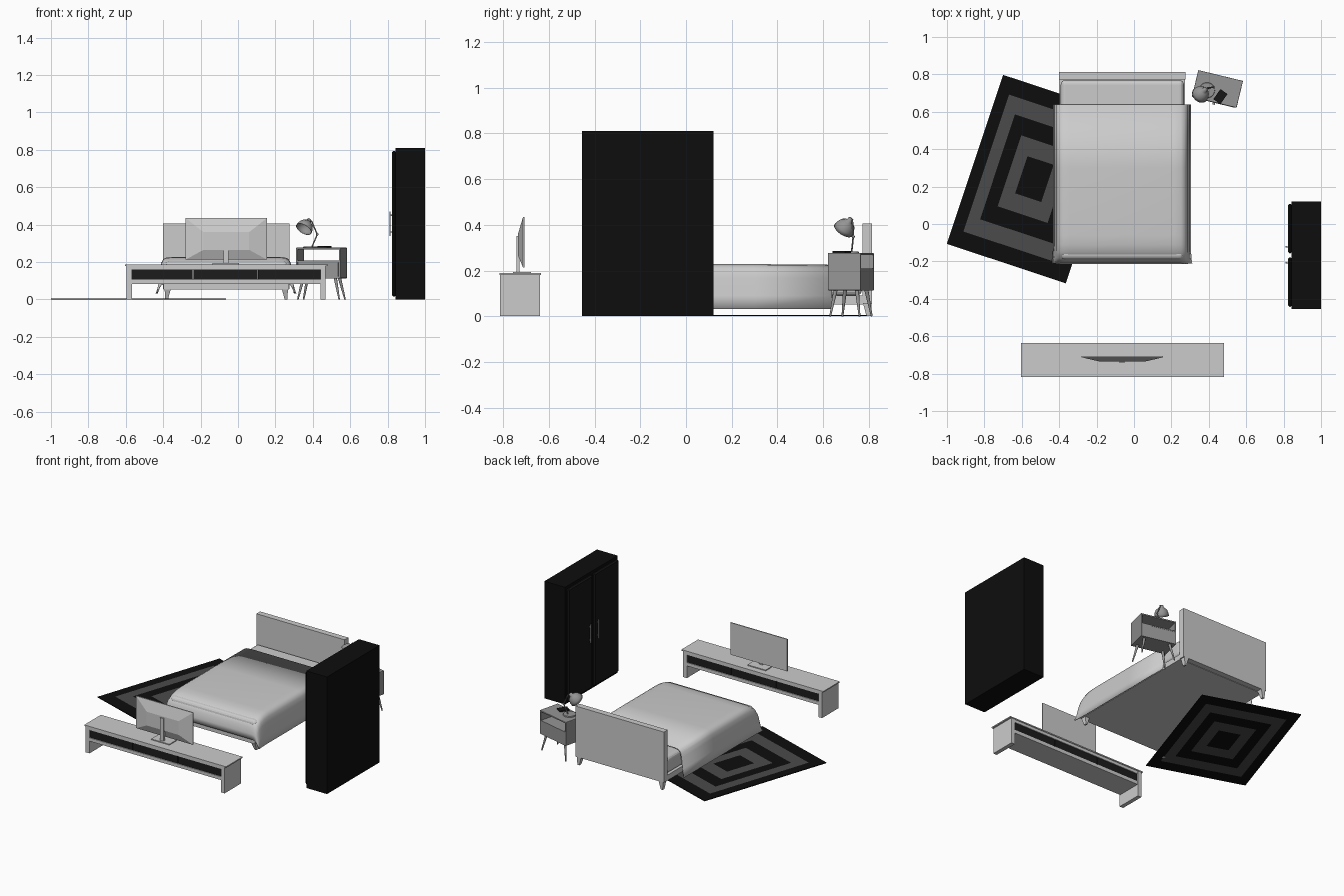
import bpy, bmesh, math
from mathutils import Vector, Matrix

if "Cube" in bpy.data.objects:
    bpy.data.objects.remove(bpy.data.objects["Cube"])


def mat(name, v):
    m = bpy.data.materials.new(name)
    m.diffuse_color = (v, v, v, 1)
    m.use_nodes = True
    m.node_tree.nodes["Principled BSDF"].inputs["Base Color"].default_value = m.diffuse_color
    return m


BLACK, CHAR = mat("black", 0.004), mat("charcoal", 0.008)
DARK, RUG = mat("dark_grey", 0.012), mat("rug_grey", 0.07)
MID = mat("mid_grey", 0.3)


def finish(name, bm, m=None, smooth=False, recalc=True):
    if recalc:
        bmesh.ops.recalc_face_normals(bm, faces=bm.faces[:])
    me = bpy.data.meshes.new(name)
    bm.to_mesh(me)
    bm.free()
    ob = bpy.data.objects.new(name, me)
    bpy.context.collection.objects.link(ob)
    if m:
        me.materials.append(m)
    if smooth:
        for p in me.polygons:
            p.use_smooth = True
    return ob


def box(name, x, y, z, m=None, bevel=0.0, seg=2, M=Matrix()):
    bm = bmesh.new()
    bmesh.ops.create_cube(bm, size=1)
    for v in bm.verts:
        v.co = [r[0] + (c + 0.5) * (r[1] - r[0]) for r, c in zip((x, y, z), v.co)]
    if bevel:
        bmesh.ops.bevel(bm, geom=bm.edges[:], offset=bevel, segments=seg, affect='EDGES', profile=0.5)
    bm.transform(M)
    return finish(name, bm, m)


def rod(name, a, b, r1, r2, m=None, n=12, M=Matrix()):
    a, b = Vector(a), Vector(b)
    bm = bmesh.new()
    bmesh.ops.create_cone(bm, cap_ends=True, segments=n, radius1=r1, radius2=r2, depth=(b - a).length)
    bm.transform(M @ Matrix.Translation((a + b) / 2) @ (b - a).to_track_quat('Z', 'Y').to_matrix().to_4x4())
    return finish(name, bm, m)


def frustum(name, lo, hi, m=None):
    """Tapered block between two rectangles, each given as four corners."""
    bm = bmesh.new()
    a, b = [[bm.verts.new(p) for p in q] for q in (lo, hi)]
    bm.faces.new(a)
    bm.faces.new(b)
    for i in range(4):
        j = (i + 1) % 4
        bm.faces.new((a[i], a[j], b[j], b[i]))
    return finish(name, bm, m)


def rect_z(x0, x1, y0, y1, z):
    return [(x0, y0, z), (x1, y0, z), (x1, y1, z), (x0, y1, z)]


def rect_y(x0, x1, z0, z1, y):
    return [(x0, y, z0), (x1, y, z0), (x1, y, z1), (x0, y, z1)]


# wardrobe with two doors and bar handles
box("wardrobe_body", (0.842, 1.0), (-0.455, 0.12), (0, 0.81), BLACK)
for i, (y0, y1, hy) in enumerate([(-0.443, -0.178, -0.208), (-0.157, 0.108, -0.122)]):
    box(f"wardrobe_door_{i}", (0.823, 0.845), (y0, y1), (0.015, 0.795), CHAR, 0.008, 1)
    box(f"wardrobe_handle_{i}", (0.811, 0.816), (hy - 0.004, hy + 0.004), (0.34, 0.47), MID)
    for z in (0.36, 0.45):
        box("handle_post", (0.814, 0.826), (hy - 0.003, hy + 0.003), (z - 0.003, z + 0.003), MID)

# rug: concentric bands
RM = Matrix.Translation((-0.5325, 0.24, 0)) @ Matrix.Rotation(math.radians(-18.4), 4, 'Z')
bm = bmesh.new()
rings = []
for s in (1, 0.81, 0.62, 0.42, 0.22):
    w, d = 0.335 * s, 0.476 * s
    rings.append([[bm.verts.new(p) for p in rect_z(-w, w, -d, d, z)] for z in (0.005, 0)])
for k in range(5):
    for side in (0, 1):
        o = rings[k][side]
        if k < 4:
            n = rings[k + 1][side]
            fs = [bm.faces.new((o[i], o[(i + 1) % 4], n[(i + 1) % 4], n[i])) for i in range(4)]
        else:
            fs = [bm.faces.new(o)]
        for f in fs:
            f.material_index = k % 2
t, b = rings[0]
for i in range(4):
    bm.faces.new((t[i], t[(i + 1) % 4], b[(i + 1) % 4], b[i]))
bm.transform(RM)
finish("rug", bm, BLACK).data.materials.append(RUG)

# bed frame, headboard, mattress, legs
CX = -0.0625
box("headboard", (-0.4, 0.275), (0.772, 0.813), (0.055, 0.405))
box("bed_frame", (-0.397, 0.272), (-0.2, 0.775), (0.052, 0.09))
box("mattress", (-0.392, 0.267), (-0.19, 0.77), (0.09, 0.205), None, 0.025, 4)
for s in (-1, 1):
    xo, xi, xt = CX + s * 0.33, CX + s * 0.297, CX + s * 0.312
    for n, y0, y1, yt in (("front", -0.195, -0.155, -0.175), ("back", 0.775, 0.813, 0.79)):
        frustum(n + "_bed_leg", rect_z(min(xo, xi), max(xo, xi), y0, y1, 0.056),
                rect_z(min(xt, xt + s * 0.014), max(xt, xt + s * 0.014), yt, yt + 0.02, 0))

# duvet: arched cross-section carried along the bed and rolled over the foot
half = [(0.366, 0), (0.357, 0.3), (0.349, 0.7), (0.343, 0.85), (0.333, 0.94), (0.315, 0.985), (0.28, 1.0)]
arch = [(-x, f) for x, f in half] + [(x, f) for x, f in reversed(half)]
stations = [(0.64, 0.222, 0), (0.3, 0.225, 0), (-0.06, 0.225, 0), (-0.11, 0.221, 0), (-0.15, 0.21, 0.001),
            (-0.18, 0.19, 0.003), (-0.198, 0.16, 0.005), (-0.206, 0.12, 0.006), (-0.21, 0.085, 0.008)]
bm = bmesh.new()
rows = []
for y, top, flare in stations:
    rows.append([bm.verts.new((CX - 0.002 + x + math.copysign(flare * (1 - f), x), y, 0.032 + (top - 0.032) * f))
                 for x, f in arch])
for p, q in zip(rows, rows[1:]):
    for i in range(len(arch) - 1):
        bm.faces.new((p[i], p[i + 1], q[i + 1], q[i]))
duvet = finish("duvet", bm, None, True)
sol = duvet.modifiers.new("thickness", 'SOLIDIFY')
sol.thickness = 0.006
sol.offset = 0

# television bench
box("bench_top", (-0.605, 0.48), (-0.817, -0.635), (0.18, 0.188))
box("bench_upper_board", (-0.595, 0.468), (-0.812, -0.64), (0.16, 0.181))
box("bench_lower_board", (-0.57, 0.445), (-0.812, -0.64), (0.083, 0.106))
for x0, x1 in ((-0.595, -0.567), (0.44, 0.468)):
    box("bench_side", (x0, x1), (-0.815, -0.638), (0, 0.18))
for i, (x0, x1) in enumerate([(-0.567, -0.242), (-0.238, 0.103), (0.107, 0.44)]):
    box(f"bench_panel_{i}", (x0, x1), (-0.806, -0.646), (0.105, 0.161), DARK)

# television facing the bed, tapered back, pole and foot
box("screen", (-0.28, 0.155), (-0.713, -0.706), (0.213, 0.435))
frustum("screen_back", rect_y(-0.28, 0.155, 0.213, 0.435, -0.713), rect_y(-0.185, 0.06, 0.265, 0.36, -0.735))
box("screen_pole", (-0.077, -0.05), (-0.742, -0.728), (0.188, 0.35))
box("screen_foot", (-0.135, 0.005), (-0.757, -0.678), (0.187, 0.194))

# nightstand: drawer box below, niche open front and back above
NM = Matrix.Translation((0.446, 0.722, 0)) @ Matrix.Rotation(math.radians(-13.6), 4, 'Z')
W, D = 0.123, 0.074
box("nightstand_top", (-W, W), (-D, D), (0.267, 0.277), MID, 0.003, 2, NM)
for s in (-1, 1):
    box("nightstand_side", sorted((s * W, s * (W - 0.01))), (-D, D), (0.113, 0.272), MID, 0.003, 2, NM)
box("nightstand_drawer_box", (-W + 0.006, W - 0.006), (-D + 0.004, D - 0.001), (0.113, 0.2), MID, 0, 1, NM)
box("nightstand_shelf", (-W + 0.006, W - 0.006), (-D, D), (0.2, 0.208), MID, 0, 1, NM)
box("drawer_front", (-W + 0.013, W - 0.013), (-D - 0.002, -D + 0.006), (0.122, 0.197), MID, 0, 1, NM)
rod("drawer_knob", (0, -D, 0.16), (0, -D - 0.012, 0.16), 0.006, 0.007, MID, 12, NM)
for sx in (-1, 1):
    for sy in (-1, 1):
        rod("nightstand_leg", (sx * 0.088, sy * 0.048, 0.115), (sx * 0.114, sy * 0.066, 0),
            0.009, 0.004, MID, 12, NM)

# desk lamp
rod("lamp_base", (0.39, 0.715, 0.277), (0.39, 0.715, 0.284), 0.042, 0.04, MID, 32)
pts = [(0.396, 0.725, 0.283), (0.424, 0.732, 0.348), (0.393, 0.728, 0.42)]
for a, b in zip(pts, pts[1:]):
    rod("lamp_arm", a, b, 0.0035, 0.0035, MID, 10)
bm = bmesh.new()
bmesh.ops.create_uvsphere(bm, u_segments=8, v_segments=6, radius=0.007)
bm.transform(Matrix.Translation(pts[1]))
finish("lamp_joint", bm, MID, True)

# lamp shade: turned bell profile, opening down and forward
axis = Vector((0.45, 0.5, 0.75)).normalized()
prof = [(0.046, -0.03), (0.044, -0.012), (0.036, 0.006), (0.022, 0.019), (0.013, 0.023), (0.012, 0.038), (0.0, 0.04)]
bm = bmesh.new()
vs = [bm.verts.new((r, 0, z)) for r, z in prof]
es = [bm.edges.new(e) for e in zip(vs, vs[1:])]
bmesh.ops.spin(bm, geom=vs + es, axis=(0, 0, 1), cent=(0, 0, 0), angle=2 * math.pi, steps=24, use_merge=True)
bmesh.ops.remove_doubles(bm, verts=bm.verts[:], dist=1e-5)
bm.transform(Matrix.Translation((0.365, 0.703, 0.398)) @ axis.to_track_quat('Z', 'Y').to_matrix().to_4x4())
shade = finish("lamp_shade", bm, MID, True)
shade.modifiers.new("thickness", 'SOLIDIFY').thickness = 0.002

# book
BM = Matrix.Translation((0.462, 0.681, 0)) @ Matrix.Rotation(math.radians(-35), 4, 'Z')
box("book", (-0.023, 0.023), (-0.033, 0.033), (0.277, 0.286), CHAR, 0, 1, BM)
